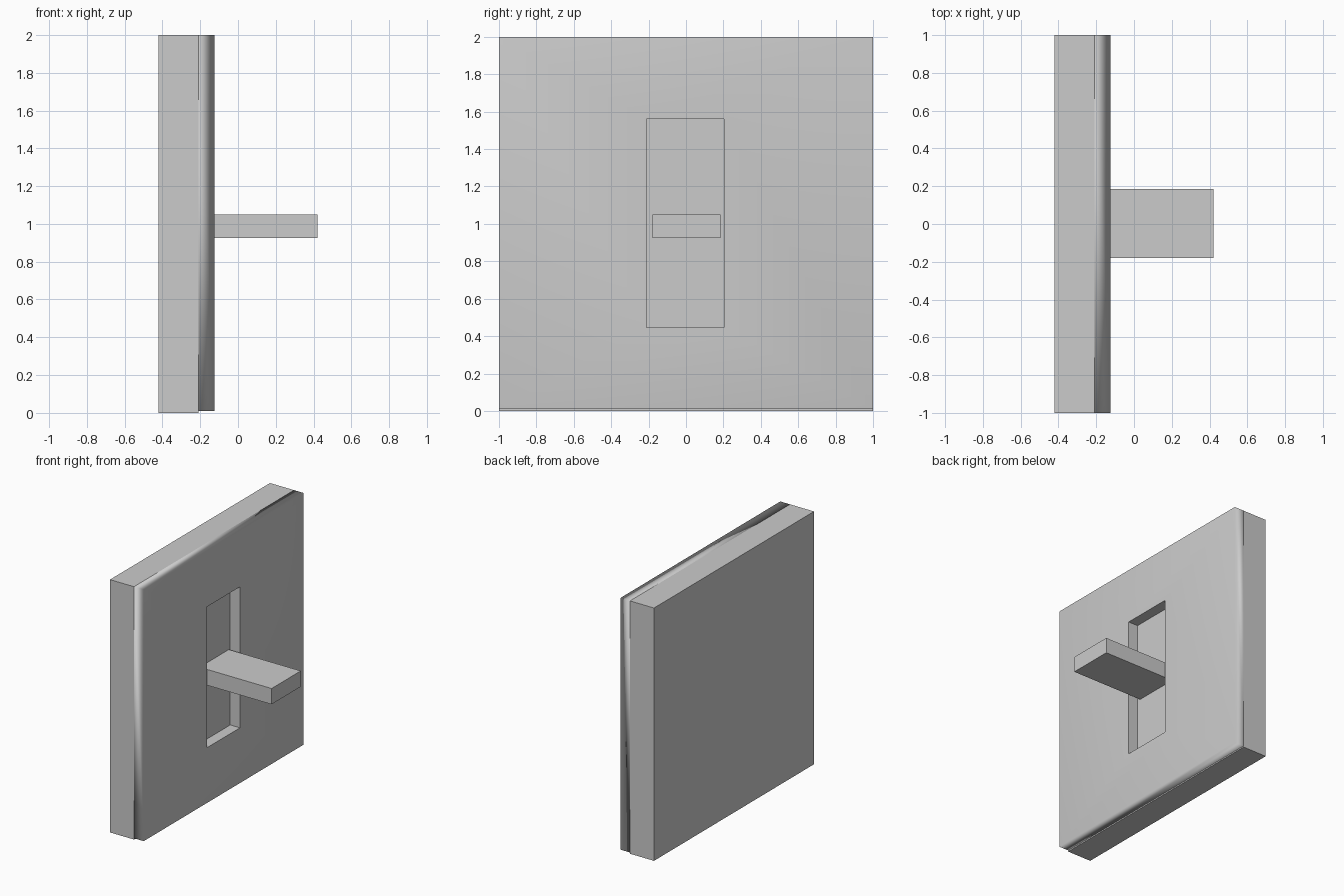
import bpy, bmesh

if "Cube" in bpy.data.objects:
    bpy.data.objects.remove(bpy.data.objects["Cube"])


def finish(name, bm):
    mesh = bpy.data.meshes.new(name)
    bm.to_mesh(mesh)
    bm.free()
    obj = bpy.data.objects.new(name, mesh)
    bpy.context.collection.objects.link(obj)
    return obj


def box(name, x, y, z):
    bm = bmesh.new()
    bmesh.ops.create_cube(bm, size=1)
    for v in bm.verts:
        v.co = [r[0] if c < 0 else r[1] for c, r in zip(v.co, (x, y, z))]
    return finish(name, bm)


def ring(bm, x, y, z):
    return [bm.verts.new((x, y[i], z[j])) for i, j in ((0, 0), (1, 0), (1, 1), (0, 1))]


BACK, SEAT, FRONT, TIP = -0.42, -0.21, -0.125, 0.42

# Solid rear block and the lever
box("wall_block", (BACK, SEAT), (-1, 1), (0, 2))
box("switch_lever", (SEAT, TIP), (-0.18, 0.185), (0.925, 1.05))

# Cover plate: front face with a slot, softly shaded outer rim
outer, slot = ((-1, 1), (0.01, 2)), ((-0.21, 0.203), (0.447, 1.562))
bm = bmesh.new()
loops = [ring(bm, SEAT, *outer), ring(bm, FRONT, *outer),
         ring(bm, FRONT, *slot), ring(bm, SEAT, *slot)]
for a, b in zip(loops, loops[1:]):
    for i in range(4):
        j = (i + 1) % 4
        bm.faces.new((a[i], a[j], b[j], b[i]))
for f in bm.faces:
    f.smooth = True
for v in loops[2] + loops[3]:
    for e in v.link_edges:
        if all(w in loops[2] + loops[3] for w in e.verts):
            e.smooth = False
bmesh.ops.recalc_face_normals(bm, faces=bm.faces)
if next(f for f in bm.faces if all(v in loops[1] + loops[2] for v in f.verts)).normal.x < 0:
    bmesh.ops.reverse_faces(bm, faces=bm.faces)
plate = finish("cover_plate", bm)
mod = plate.modifiers.new("area_normals", 'WEIGHTED_NORMAL')
mod.mode = 'FACE_AREA'
mod.keep_sharp = True
